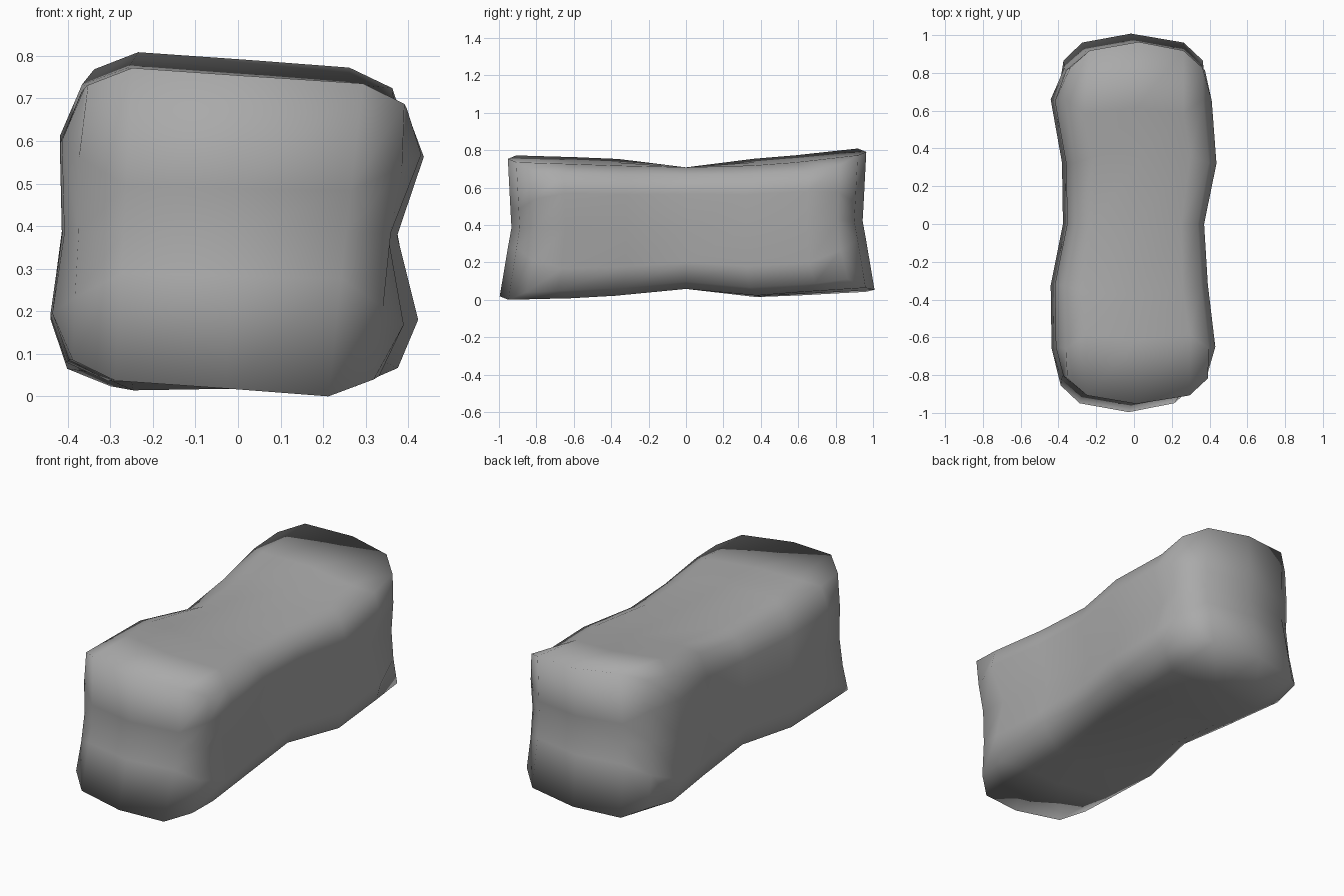
import bpy, bmesh

cube = bpy.data.objects.get("Cube")
if cube:
    bpy.data.objects.remove(cube)

# One plain stone colour
stone = bpy.data.materials.new("stone_grey")
stone.use_nodes = True
grey = (0.4, 0.4, 0.4, 1)
stone.diffuse_color = grey
stone.node_tree.nodes["Principled BSDF"].inputs["Base Color"].default_value = grey

# Sections along the length: y, left, right, bottom, top
sections = [
    (-.83, -.415, .40, .02, .755),
    (-.67, -.425, .41, .025, .745),
    (-.33, -.43, .375, .03, .735),
    (0, -.365, .36, .06, .71),
    (.33, -.37, .43, .02, .74),
    (.67, -.43, .41, .035, .755),
    (.84, -.40, .408, .055, .793),
]
NX, NY, NZ = 4, len(sections) - 1, 4
left_bow = (.89, 1, .96, 1, .89)       # sides: cut corners, hollow middle
right_bow = (.89, 1, .86, 1, .89)
end_bow = (.89, .9, .9, .92, .89)      # straight upright edges at the ends
top_bow = (.88, 1, 1, 1, .88)          # top and bottom: cut corners
across = (-1, -.64, 0, .64, 1)
upward = (-1, -.56, 0, .56, 1)
end_round = (1, 1.11, 1.165, 1.11, 1)  # ends bulge in plan
end_lean = (1.03, .984, .965, .971, .985)  # ends hollow between foot and top


def place(i, j, k):
    y, left, right, bottom, top = sections[j]
    at_end = j in (0, NY)
    inner = 0 < i < NX
    u, w = across[i], upward[k]
    if not inner:
        u *= (end_bow if at_end else left_bow if i == 0 else right_bow)[k]
    if k in (0, NZ):
        w *= top_bow[i]
    elif at_end:
        w *= .5 if inner else .8
    x = (left + right) / 2 + u * (right - left) / 2
    z = (bottom + top) / 2 + w * (top - bottom) / 2
    # Worn, slightly twisted block
    if w > 0:
        twist = -.07 * min(1, abs(y) * 3)
    else:
        twist = y * (.085 if y < 0 else .05)
    z += twist * x * abs(w)
    x += w * (.02 - (.025 * y if u > 0 else 0))
    # Broad top and bottom faces reach further in from the ends
    reach = .8 if inner and j in (1, NY - 1) else 1
    return x, y * reach * end_round[i] * end_lean[k], z


bm = bmesh.new()
verts = {}


def vert(*key):
    if key not in verts:
        verts[key] = bm.verts.new(place(*key))
    return verts[key]


# Six faces of the block as quad grids
size = (NX, NY, NZ)
for axis in range(3):
    a, b = [n for n in range(3) if n != axis]
    for end in (0, size[axis]):
        for p in range(size[a]):
            for q in range(size[b]):
                loop = []
                for dp, dq in ((0, 0), (1, 0), (1, 1), (0, 1)):
                    key = [0, 0, 0]
                    key[axis], key[a], key[b] = end, p + dp, q + dq
                    loop.append(vert(*key))
                bm.faces.new(loop)
bmesh.ops.recalc_face_normals(bm, faces=bm.faces)

# Stand on the ground
low = min(v.co.z for v in bm.verts)
bmesh.ops.translate(bm, verts=bm.verts, vec=(0, 0, -low))
for face in bm.faces:
    face.smooth = True

mesh = bpy.data.meshes.new("stone_block")
bm.to_mesh(mesh)
bm.free()
mesh.materials.append(stone)
block = bpy.data.objects.new("stone_block", mesh)
bpy.context.collection.objects.link(block)
